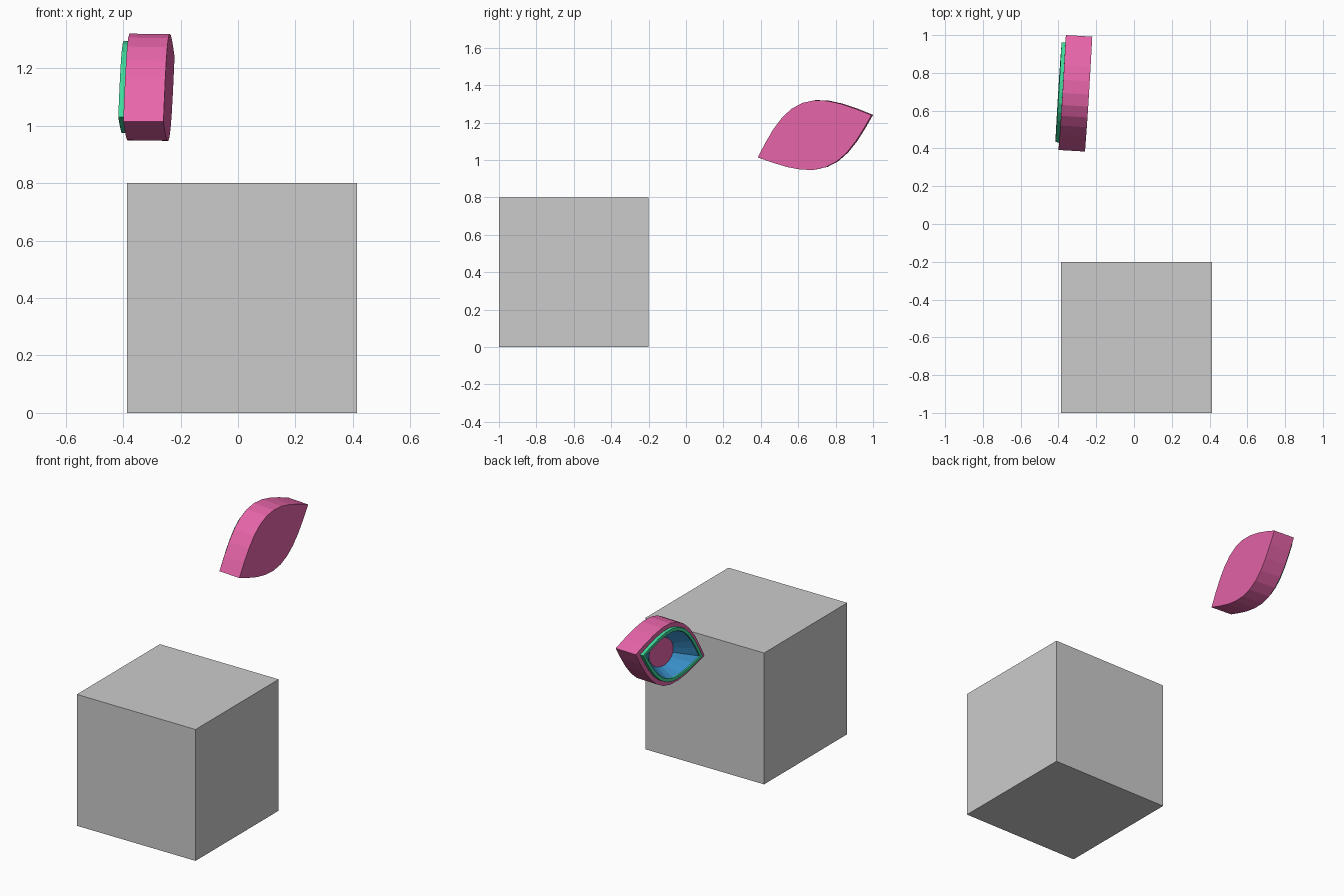
import bpy, bmesh, math
from mathutils import Vector, Matrix

if "Cube" in bpy.data.objects:
    bpy.data.objects.remove(bpy.data.objects["Cube"])

SEG = 10  # segments along each half of the lens outline

# Frame of the lens-shaped shell: U tip to tip, V across, W out of the opening
W = Vector((-1, 0.06, 0.01)).normalized()
U = Vector((0.04, 0.605, 0.225))
U = (U - W * U.dot(W)).normalized()
V = U.cross(W)
CENTRE = Vector((-0.38, 0.696, 1.128))


def material(name, rgb):
    m = bpy.data.materials.new(name)
    m.diffuse_color = (*rgb, 1)
    m.use_nodes = True
    m.node_tree.nodes["Principled BSDF"].inputs["Base Color"].default_value = m.diffuse_color
    return m


def lens(a, top, low, w):
    """Pointed oval loop at height w."""
    half = lambda s: [(-1 + 2 * i / SEG, s) for i in range(SEG)]
    pts = [(t, top) for t, _ in half(1)] + [(-t, -low) for t, _ in half(1)]
    return [CENTRE + U * a * t + V * s * math.cos(math.pi * t / 2) + W * w for t, s in pts]


def oval(a, b, w):
    """Plain ellipse loop at height w, matching the lens point count."""
    angs = [math.pi - math.pi * i / SEG for i in range(2 * SEG)]
    return [CENTRE + U * a * math.cos(t) + V * b * math.sin(t) + W * w for t in angs]


def loft(name, loops, mat, caps=False, closed=False):
    """Skin a row of loops; caps fill both ends, closed joins last to first."""
    bm = bmesh.new()
    rings = [[bm.verts.new(p) for p in loop] for loop in loops]
    pairs = list(zip(rings, rings[1:])) + ([(rings[-1], rings[0])] if closed else [])
    for r, s in pairs:
        for i in range(len(r)):
            j = (i + 1) % len(r)
            bm.faces.new((r[i], r[j], s[j], s[i]))
    if caps:
        bm.faces.new(rings[0])
        bm.faces.new(rings[-1])
    bmesh.ops.recalc_face_normals(bm, faces=bm.faces)
    me = bpy.data.meshes.new(name)
    bm.to_mesh(me)
    bm.free()
    me.materials.append(mat)
    ob = bpy.data.objects.new(name, me)
    bpy.context.collection.objects.link(ob)
    return ob


pink = material("pink", (0.80, 0.13, 0.40))
green = material("green", (0.05, 0.70, 0.33))
blue = material("blue", (0.05, 0.33, 0.70))

# Grey block
bpy.ops.mesh.primitive_cube_add(size=0.8, location=(0.014, -0.6, 0.4))
bpy.context.object.name = "block"

# Outer shell with a recess whose floor shows at the bottom of the bowl
loft("outer_shell", [
    oval(0.115, 0.09, -0.065),
    lens(0.265, 0.15, 0.135, 0),
    lens(0.325, 0.19, 0.176, 0),
    lens(0.325, 0.19, 0.176, -0.14),
], pink, caps=True)

# Raised rim around the opening
loft("rim", [
    lens(0.282, 0.165, 0.15, -0.005),
    lens(0.282, 0.165, 0.15, 0.02),
    lens(0.255, 0.145, 0.13, 0.02),
    lens(0.255, 0.145, 0.13, -0.005),
], green, closed=True)

# Tapered inner bowl wall, open at the bottom
loft("inner_bowl", [
    lens(0.254, 0.144, 0.129, 0.012),
    oval(0.11, 0.086, -0.063),
], blue)
